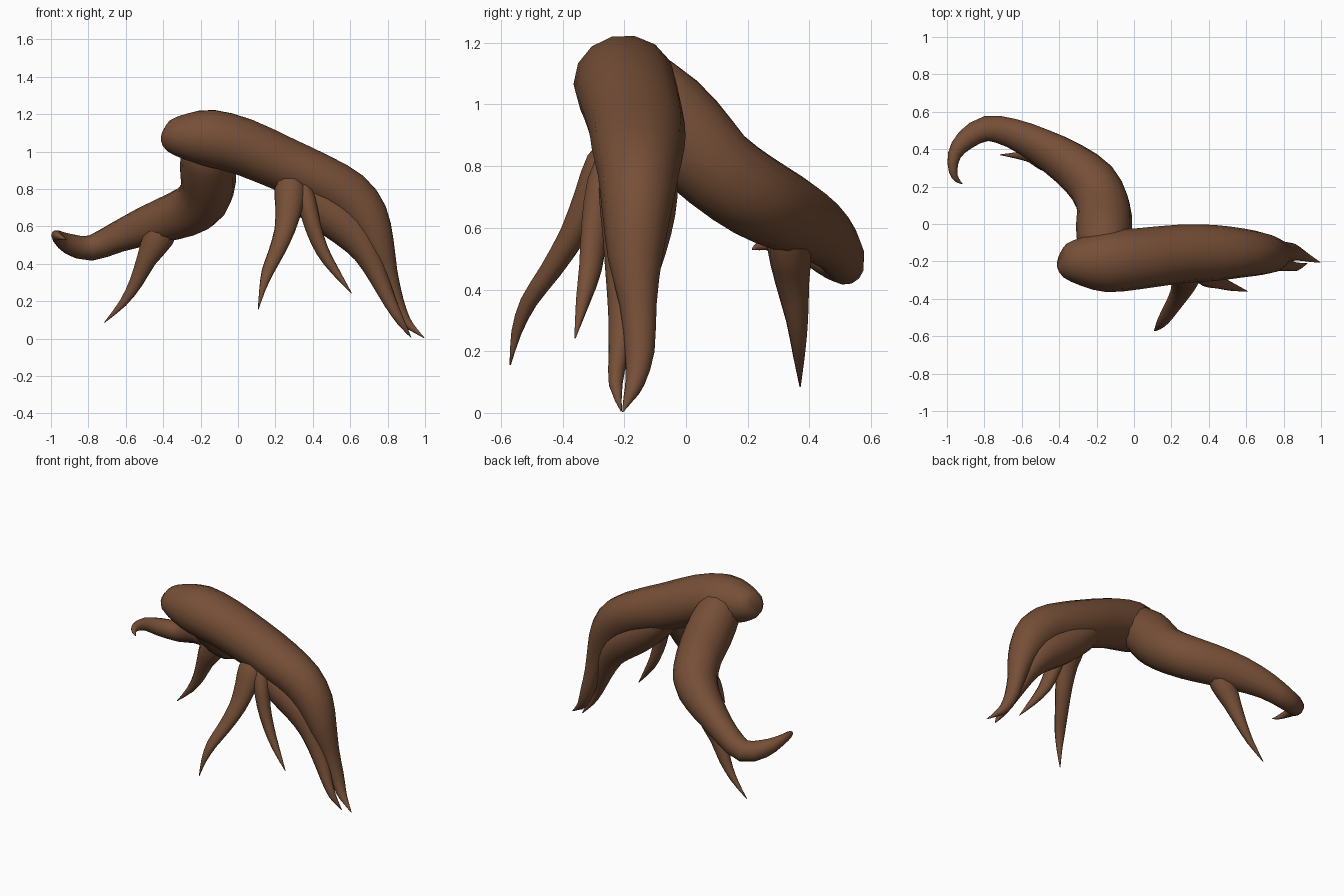
import bpy, bmesh, math
from mathutils import Vector

bark = bpy.data.materials.new("brown bark")
bark.diffuse_color = (0.18, 0.078, 0.038, 1)


def smooth_path(pts):
    """Insert one curved midpoint between each pair of path points."""
    out = []
    for i in range(len(pts) - 1):
        p0, p1, p2, p3 = (pts[max(i - 1, 0)], pts[i], pts[i + 1], pts[min(i + 2, len(pts) - 1)])
        out.append(p1)
        mid = [(9 * (b + c) - a - d) / 16 for a, b, c, d in zip(p0, p1, p2, p3)]
        mid[3:] = [max(m, 0.002) for m in mid[3:]]
        out.append(mid)
    return out + [pts[-1]]


def root(name, pts, sides=14):
    """Tapered tube; each point is x, y, z, sideways radius, other radius."""
    pts = smooth_path(pts)
    bm = bmesh.new()
    pos = [Vector(p[:3]) for p in pts]
    side, rings = None, []
    for i, p in enumerate(pts):
        a, b = pos[max(i - 1, 0)], pos[min(i + 1, len(pos) - 1)]
        t = (b - a).normalized()
        if side is None:
            side = Vector((0, 0, 1)).cross(t)
        side = (side - t * side.dot(t)).normalized()   # carry the frame along
        up = t.cross(side)
        ring = []
        for k in range(sides):
            w = 2 * math.pi * k / sides
            ring.append(bm.verts.new(pos[i] + side * math.cos(w) * p[3] + up * math.sin(w) * p[4]))
        rings.append(ring)
    for r0, r1 in zip(rings, rings[1:]):
        for k in range(sides):
            n = (k + 1) % sides
            bm.faces.new((r0[k], r0[n], r1[n], r1[k]))
    bm.faces.new(rings[0][::-1])
    bm.faces.new(rings[-1])
    bmesh.ops.recalc_face_normals(bm, faces=bm.faces)
    for f in bm.faces:
        f.smooth = True
    me = bpy.data.meshes.new(name)
    bm.to_mesh(me)
    bm.free()
    me.materials.append(bark)
    ob = bpy.data.objects.new(name, me)
    bpy.context.collection.objects.link(ob)
    return ob


# thick main root with blunt end, bending down to the ground
root("main_root", [
    (-0.398, -0.19, 1.09, .045, .04), (-0.37, -0.195, 1.085, .09, .085),
    (-0.28, -0.20, 1.08, .130, .125), (-0.15, -0.20, 1.072, .165, .155),
    (0.03, -0.185, 1.025, .163, .155), (0.25, -0.16, 0.930, .157, .148),
    (0.43, -0.155, 0.855, .150, .138), (0.59, -0.155, 0.765, .130, .135),
    (0.69, -0.16, 0.65, .112, .118), (0.755, -0.165, 0.50, .088, .083),
    (0.80, -0.155, 0.35, .060, .055), (0.845, -0.15, 0.20, .048, .042),
    (0.89, -0.165, 0.10, .032, .032), (0.94, -0.185, 0.05, .018, .016),
    (0.995, -0.205, 0.004, .002, .002)])

# lower fork hugging the main root
root("lower_fork", [
    (0.15, -0.16, 0.95, .08, .06), (0.30, -0.155, 0.815, .120, .10),
    (0.45, -0.155, 0.70, .127, .118), (0.60, -0.16, 0.585, .112, .112),
    (0.69, -0.175, 0.46, .088, .078), (0.755, -0.195, 0.32, .058, .052),
    (0.815, -0.218, 0.19, .033, .036), (0.87, -0.228, 0.09, .022, .022),
    (0.925, -0.21, 0.006, .002, .002)])

# root sweeping to the back left and hooking forward
root("back_root", [
    (-0.17, -0.22, 1.06, .08, .08), (-0.165, -0.13, 1.03, .135, .140),
    (-0.16, -0.01, 0.905, .150, .155), (-0.165, 0.10, 0.79, .143, .142),
    (-0.225, 0.22, 0.705, .138, .138), (-0.35, 0.325, 0.65, .118, .128),
    (-0.50, 0.415, 0.60, .095, .110), (-0.65, 0.485, 0.54, .078, .085),
    (-0.79, 0.51, 0.483, .070, .066), (-0.90, 0.45, 0.505, .056, .056),
    (-0.96, 0.37, 0.54, .035, .040), (-0.967, 0.28, 0.55, .022, .026),
    (-0.945, 0.235, 0.54, .012, .014), (-0.917, 0.215, 0.53, .002, .002)], 14)

# thin hanging side roots
root("front_rootlet", [
    (0.285, -0.20, 0.89, .05, .05), (0.28, -0.255, 0.80, .085, .075),
    (0.272, -0.31, 0.70, .073, .055), (0.25, -0.365, 0.58, .056, .045),
    (0.205, -0.44, 0.46, .044, .036), (0.16, -0.51, 0.36, .034, .028),
    (0.13, -0.55, 0.26, .017, .017), (0.108, -0.57, 0.155, .002, .002)], 10)
root("short_front_rootlet", [
    (0.33, -0.22, 0.84, .05, .06), (0.365, -0.27, 0.74, .05, .055),
    (0.40, -0.295, 0.60, .042, .048), (0.45, -0.31, 0.47, .033, .040),
    (0.52, -0.335, 0.36, .022, .024), (0.607, -0.36, 0.242, .002, .002)], 10)
root("back_rootlet", [
    (-0.36, 0.33, 0.65, .07, .07), (-0.425, 0.335, 0.54, .073, .085),
    (-0.49, 0.345, 0.42, .055, .055), (-0.545, 0.36, 0.30, .036, .038),
    (-0.615, 0.366, 0.19, .020, .022), (-0.715, 0.37, 0.085, .002, .002)], 10)
